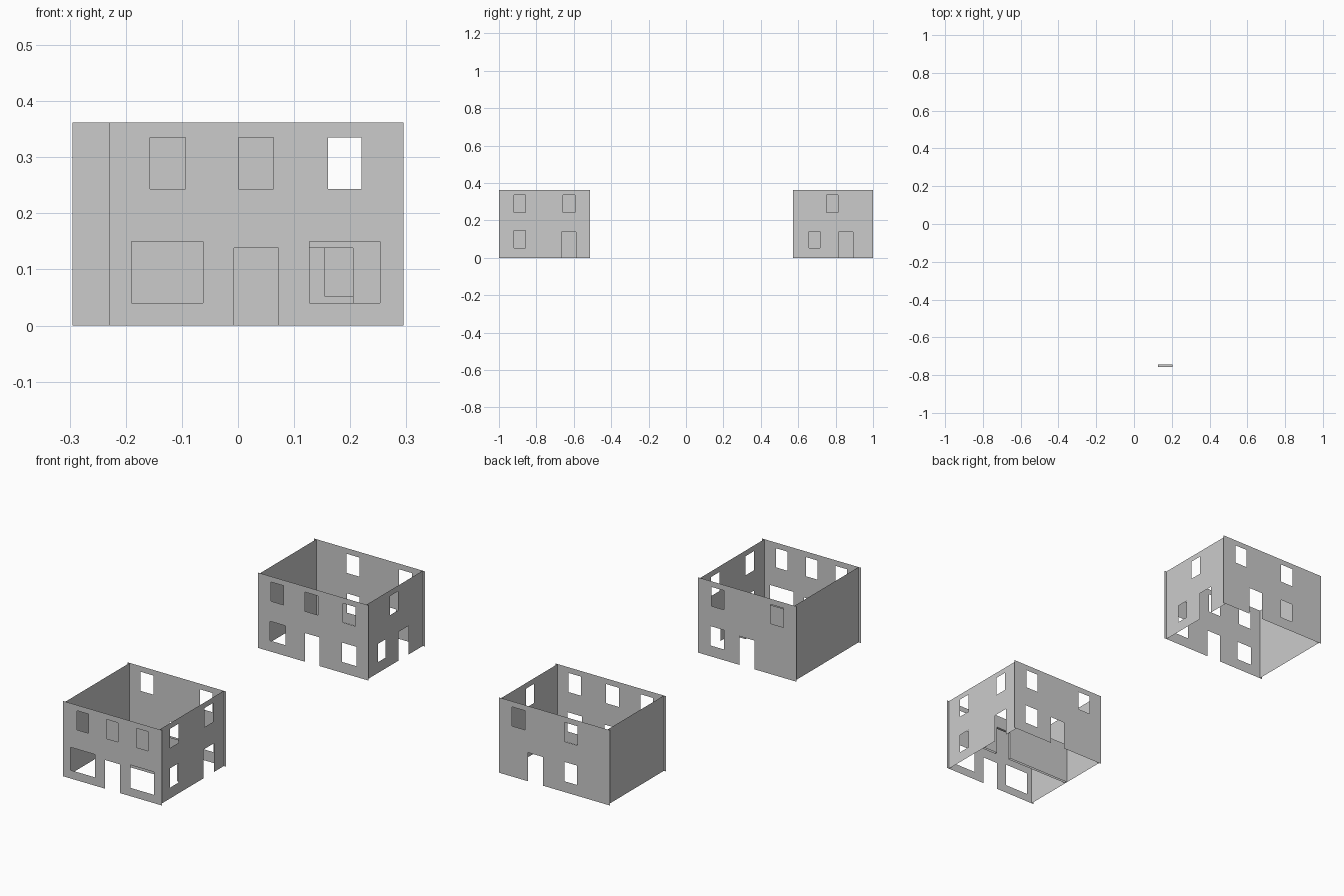
import bpy, bmesh

if "Cube" in bpy.data.objects:
    bpy.data.objects.remove(bpy.data.objects["Cube"])

H = 0.362       # wall height
INSET = 0.012   # side walls sit slightly inside the ends of front/back walls
UP = (0.243, 0.335)
LOW = (0.052, 0.145)
WIDE = (0.04, 0.15)
DOOR = (0.0, 0.138)


def sheet(bm, place, u0, u1, height, holes, flip=False):
    """Flat sheet from a grid of cells, leaving out the cells inside openings."""
    us = sorted({u0, u1, *[h[0] for h in holes], *[h[1] for h in holes]})
    zs = sorted({0.0, height, *[h[2][0] for h in holes], *[h[2][1] for h in holes]})
    grid = {(u, z): bm.verts.new(place(u, z)) for u in us for z in zs}
    for a, b in zip(us, us[1:]):
        for c, d in zip(zs, zs[1:]):
            mu, mz = (a + b) / 2, (c + d) / 2
            if any(h[0] < mu < h[1] and h[2][0] < mz < h[2][1] for h in holes):
                continue
            loop = [grid[a, c], grid[b, c], grid[b, d], grid[a, d]]
            bm.faces.new(loop[::-1] if flip else loop)
    bmesh.ops.delete(bm, geom=[v for v in bm.verts if not v.link_faces], context='VERTS')


def finish(name, bm):
    mesh = bpy.data.meshes.new(name)
    bm.to_mesh(mesh)
    bm.free()
    bpy.context.collection.objects.link(bpy.data.objects.new(name, mesh))


def wall(name, axis, pos, u0, u1, holes=(), flip=False):
    bm = bmesh.new()
    if axis == 'x':
        place = lambda u, z: (u, pos, z)
    else:
        place = lambda u, z: (pos, u, z)
    sheet(bm, place, u0, u1, H, holes, flip)
    finish(name, bm)


def building(name, x0, x1, y0, y1, front, back, right):
    wall(name + "_front_wall", 'x', y0, x0, x1, front)
    wall(name + "_back_wall", 'x', y1, x0, x1, back, True)
    wall(name + "_right_wall", 'y', x1 - INSET, y0, y1, right)
    wall(name + "_left_wall", 'y', x0 + INSET, y0, y1, (), True)


# Front building
building("front_building", -0.23, 0.295, -1.0, -0.512,
         front=[(-0.157, -0.094, UP), (0.001, 0.063, UP), (0.16, 0.22, UP),
                (-0.19, -0.062, WIDE), (-0.007, 0.072, DOOR), (0.127, 0.253, WIDE)],
         back=[(-0.16, -0.092, UP), (0.157, 0.223, UP),
               (0.155, 0.228, LOW), (-0.005, 0.074, DOOR)],
         right=[(-0.92, -0.857, UP), (-0.658, -0.594, UP),
                (-0.92, -0.857, LOW), (-0.666, -0.588, DOOR)])

# Back building
building("back_building", -0.295, 0.295, 0.572, 1.0,
         front=[(-0.225, -0.158, UP), (-0.043, 0.024, UP), (0.157, 0.224, UP),
                (-0.23, -0.148, LOW), (-0.043, 0.034, DOOR), (0.152, 0.23, LOW)],
         back=[(-0.122, -0.053, UP), (0.157, 0.225, UP),
               (-0.119, -0.053, LOW), (0.062, 0.14, DOOR)],
         right=[(0.751, 0.813, UP), (0.658, 0.717, (0.052, 0.14)), (0.815, 0.893, DOOR)])

# Low partition in the front building: two skins joined by the door reveal
bm = bmesh.new()
ya, yb, da, db, top = -0.756, -0.744, 0.127, 0.205, 0.2
for y, flip in ((ya, False), (yb, True)):
    sheet(bm, lambda u, z: (u, y, z), -0.23 + INSET, 0.295 - INSET, top, [(da, db, DOOR)], flip)
for p, q in (((da, 0), (da, DOOR[1])), ((da, DOOR[1]), (db, DOOR[1])), ((db, DOOR[1]), (db, 0))):
    bm.faces.new([bm.verts.new(c) for c in ((p[0], ya, p[1]), (q[0], ya, q[1]),
                                            (q[0], yb, q[1]), (p[0], yb, p[1]))])
bmesh.ops.remove_doubles(bm, verts=bm.verts, dist=1e-5)
bmesh.ops.recalc_face_normals(bm, faces=bm.faces)
finish("partition_wall", bm)
